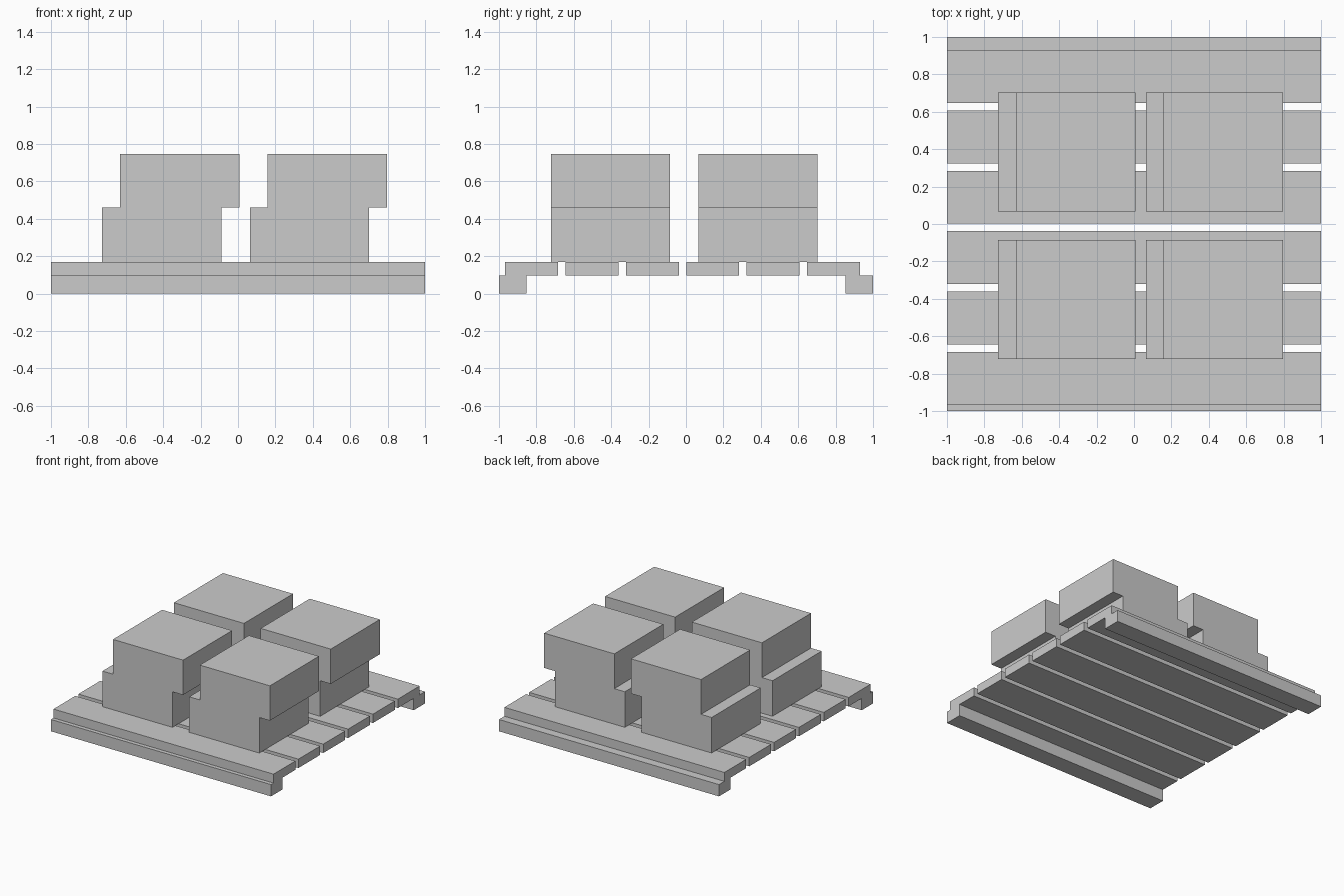
import bpy, bmesh

if "Cube" in bpy.data.objects:
    bpy.data.objects.remove(bpy.data.objects["Cube"])


def extrude_profile(name, points, axis, start, end):
    """Extrude a closed 2D (horizontal, z) profile along x or y."""
    bm = bmesh.new()
    place = (lambda p: (start, p[0], p[1])) if axis == 'X' else (lambda p: (p[0], start, p[1]))
    face = bm.faces.new([bm.verts.new(place(p)) for p in points])
    moved = bmesh.ops.extrude_face_region(bm, geom=[face])['geom']
    d = end - start
    bmesh.ops.translate(bm, verts=[v for v in moved if isinstance(v, bmesh.types.BMVert)],
                        vec=(d, 0, 0) if axis == 'X' else (0, d, 0))
    bmesh.ops.recalc_face_normals(bm, faces=bm.faces)
    mesh = bpy.data.meshes.new(name)
    bm.to_mesh(mesh)
    bm.free()
    obj = bpy.data.objects.new(name, mesh)
    bpy.context.collection.objects.link(obj)
    return obj


def rect(a0, a1, z0, z1):
    return [(a0, z0), (a1, z0), (a1, z1), (a0, z1)]


RAIL_TOP, DECK_TOP = 0.097, 0.17
STEP_Z, CRATE_TOP = 0.462, 0.748
CRATE = 0.637

# Two support rails under the outer planks
for side, y0, y1 in (("front", -1.0, -0.853), ("back", 0.853, 1.0)):
    extrude_profile(side + "_rail", rect(y0, y1, 0, RAIL_TOP), 'X', -1, 1)

# Six deck planks with narrow gaps
for i in range(6):
    y = -0.967 + i * 0.3228
    extrude_profile(f"deck_plank_{i + 1}", rect(y, y + 0.283, RAIL_TOP, DECK_TOP), 'X', -1, 1)

# Four crate stacks, each with its upper half shifted sideways
for x in (-0.726, 0.063):
    for y in (-0.723, 0.067):
        s = 0.096
        profile = [(x, DECK_TOP), (x + CRATE, DECK_TOP), (x + CRATE, STEP_Z),
                   (x + s + CRATE, STEP_Z), (x + s + CRATE, CRATE_TOP),
                   (x + s, CRATE_TOP), (x + s, STEP_Z), (x, STEP_Z)]
        name = ("left" if x < 0 else "right") + ("_front" if y < 0 else "_back")
        extrude_profile(name + "_crate_stack", profile, 'Y', y, y + CRATE)
